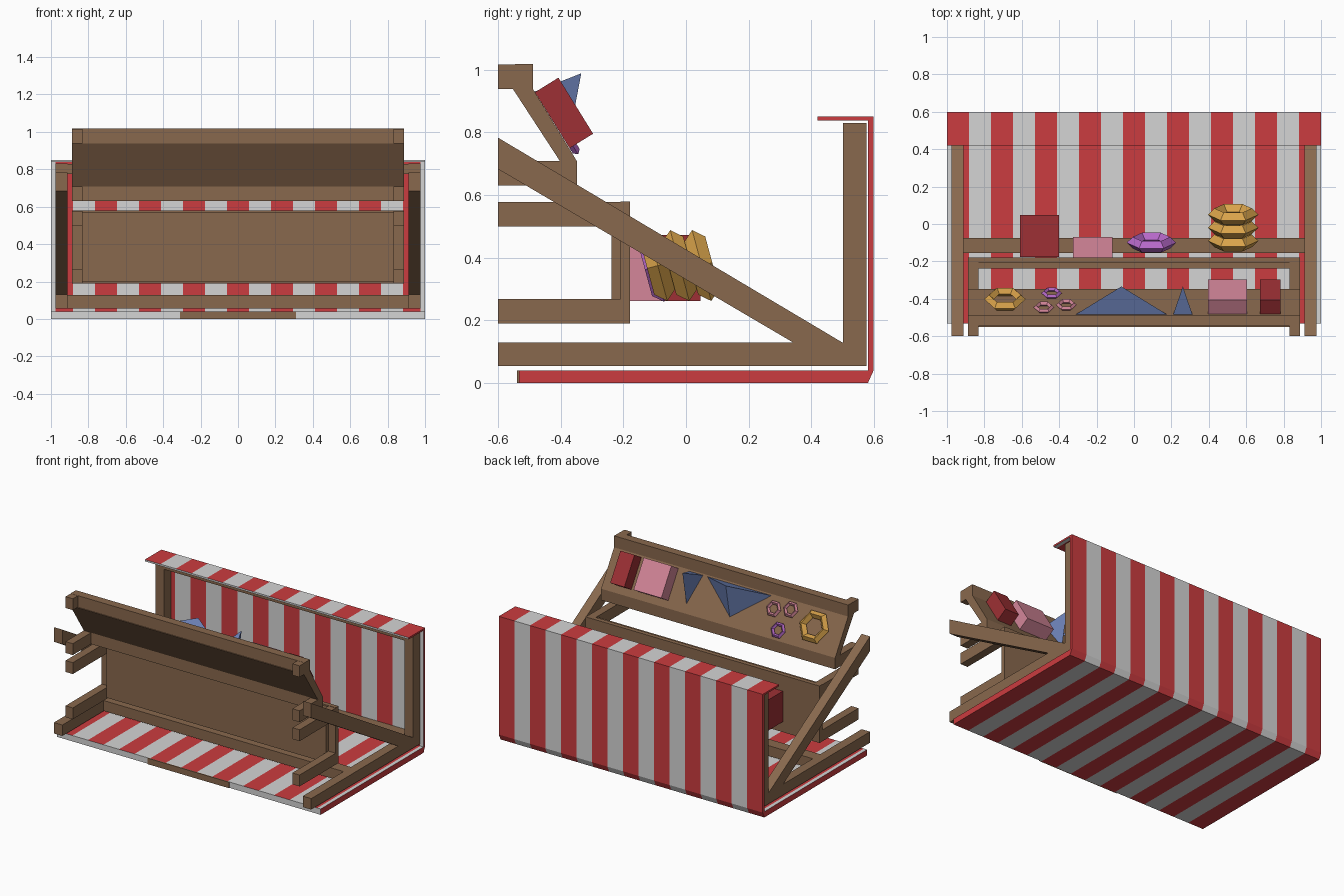
import bpy, bmesh, math
from mathutils import Vector, Matrix

if "Cube" in bpy.data.objects:
    bpy.data.objects.remove(bpy.data.objects["Cube"])


def mat(name, r, g, b):
    m = bpy.data.materials.new(name)
    m.diffuse_color = (r, g, b, 1)
    m.use_nodes = True
    m.node_tree.nodes["Principled BSDF"].inputs["Base Color"].default_value = m.diffuse_color
    return m


WOOD = mat("brown wood", .25, .14, .075)
RED = mat("stripe red", .60, .045, .05)
WHITE = mat("stripe white", .66, .66, .66)
DARK = mat("dark red", .34, .03, .035)
PINK = mat("pink", .66, .24, .32)
BLUE = mat("blue", .15, .22, .47)
GOLD = mat("gold", .70, .37, .07)
PURPLE = mat("purple", .47, .14, .58)


def make(name, verts, faces, *mats):
    me = bpy.data.meshes.new(name)
    me.from_pydata(verts, [], faces)
    for m in mats:
        me.materials.append(m)
    ob = bpy.data.objects.new(name, me)
    bpy.context.collection.objects.link(ob)
    return ob


def fix_normals(ob):
    bm = bmesh.new()
    bm.from_mesh(ob.data)
    bmesh.ops.recalc_face_normals(bm, faces=bm.faces[:])
    bm.to_mesh(ob.data)
    bm.free()


def prism(name, profile, x0, x1, m):
    """Extrude a (y, z) profile along x."""
    n = len(profile)
    v = [(x, y, z) for x in (x0, x1) for y, z in profile]
    f = [(i, (i + 1) % n, n + (i + 1) % n, n + i) for i in range(n)]
    f += [tuple(range(n)), tuple(range(n, 2 * n))]
    ob = make(name, v, f, m)
    fix_normals(ob)
    return ob


def box(name, x0, x1, y0, y1, z0, z1, m=WOOD):
    return prism(name, [(y0, z0), (y1, z0), (y1, z1), (y0, z1)], x0, x1, m)


def ring(name, loc, axis, R, r, m):
    """Low-poly hexagonal ring around an axis in the yz plane, one corner at +x."""
    bpy.ops.mesh.primitive_torus_add(major_segments=6, minor_segments=4,
                                     major_radius=R, minor_radius=r)
    ob = bpy.context.object
    ob.name = name
    n = Vector((0,) + tuple(axis)).normalized()
    x = Vector((1, 0, 0))
    rot = Matrix((x, n.cross(x), n)).transposed().to_4x4()
    ob.matrix_world = Matrix.Translation(loc) @ rot
    ob.data.materials.append(m)
    return ob


# striped canopy: bent sheet, 17 stripes, white inner borders
prof = [(-.533, 0), (.58, 0), (.598, .04), (.598, .85), (.42, .85),
        (.42, .838), (.58, .838), (.58, .04), (-.533, .04)]
xs = sorted([-1 + 2 * i / 17 for i in range(18)] + [-.975, .975])
n = len(prof)
verts = [(x, y, z) for x in xs for y, z in prof]
faces, ids = [], []
for k in range(len(xs) - 1):
    xm = (xs[k] + xs[k + 1]) / 2
    for i in range(n):
        j = (i + 1) % n
        faces.append((k * n + i, k * n + j, (k + 1) * n + j, (k + 1) * n + i))
        white = int((xm + 1) * 8.5) % 2 == 1 or i in (4, 8)
        white = white or (i in (5, 6, 7) and abs(xm) > .975)
        ids.append(int(white))
faces += [tuple(range(n)), tuple(range(len(verts) - n, len(verts)))]
ids += [0, 0]
canopy = make("striped_canopy", verts, faces, RED, WHITE)
canopy.data.polygons.foreach_set("material_index", ids)
fix_normals(canopy)
box("front_plate", -.31, .31, -.539, -.531, 0, .041)

# mirrored side frames and legs
for side, s in (("left", -1), ("right", 1)):
    a, b = sorted((s * .911, s * .975))
    box(side + "_long_post", a, b, -.6, .575, .055, .13)
    box(side + "_roof_rail", a, b, .5, .575, .13, .83)
    prism(side + "_brace", [(.341, .13), (.498, .13), (-.6, .783), (-.6, .683)], a, b, WOOD)
    a, b = sorted((s * .832, s * .887))
    box(side + "_table_leg_low", a, b, -.6, -.205, .19, .268)
    box(side + "_table_leg_high", a, b, -.6, -.205, .5, .578)
    box(side + "_shelf_leg_high", a, b, -.6, -.49, .938, 1.016)
    box(side + "_shelf_leg_low", a, b, -.6, -.35, .63, .708)

# cross bars
box("middle_cross_bar", -.911, .911, -.155, -.075, .057, .128)
box("corner_cross_bar", -.911, .911, .502, .573, .057, .128)
box("top_cross_bar", -.911, .911, .502, .573, .775, .828)

# table
box("table_top", -.887, .887, -.209, -.179, .19, .58)
box("table_apron", -.832, .832, -.237, -.209, .2, .57)

# slanted shelf with its two rails
prism("slanted_shelf", [(-.488, .938), (-.348, .708), (-.402, .708), (-.552, .938)],
      -.887, .887, WOOD)
box("shelf_rail_high", -.887, .887, -.546, -.488, .938, 1.017)
box("shelf_rail_low", -.887, .887, -.402, -.348, .63, .708)

# goods on the table
box("red_crate", -.61, -.4, -.177, .047, .262, .472, DARK)
box("pink_crate", -.325, -.115, -.178, -.07, .262, .46, PINK)
tilt = (.965, .26)
ring("purple_ring", (.093, -.1, .37), tilt, .1, .032, PURPLE)
for i, y in enumerate((-.09, -.02, .05)):
    ring("gold_ring_%d" % i, (.53, y, .375), tilt, .1, .035, GOLD)


# goods on the slanted shelf, placed by distance along and above its surface
def on_shelf(d, h=0):
    return (-.488 + .526 * d + .851 * h, .938 - .851 * d + .526 * h)


for name, x0, x1, m in (("shelf_red_crate", .675, .782, DARK),
                        ("shelf_pink_crate", .395, .605, PINK)):
    prism(name, [on_shelf(.012), on_shelf(.222), on_shelf(.222, .088), on_shelf(.012, .088)],
          x0, x1, m)
for name, x0, x1 in (("big_blue_wedge", -.31, .175), ("small_blue_wedge", .21, .312)):
    xm = (x0 + x1) / 2
    top = (xm, -.334, .988)
    ob = make(name, [(x0,) + on_shelf(.01), (x1,) + on_shelf(.01), (xm,) + on_shelf(.21), top],
              [(0, 1, 2), (0, 1, 3), (1, 2, 3), (2, 0, 3)], BLUE)
    fix_normals(ob)
for name, x, d, R, r, m in (("shelf_gold_ring", -.69, .122, .085, .026, GOLD),
                            ("shelf_purple_ring", -.44, .205, .042, .013, PURPLE),
                            ("shelf_pink_ring_a", -.482, .06, .042, .013, PINK),
                            ("shelf_pink_ring_b", -.362, .085, .042, .013, PINK)):
    ring(name, (x,) + on_shelf(d, r), (.851, .526), R, r, m)
